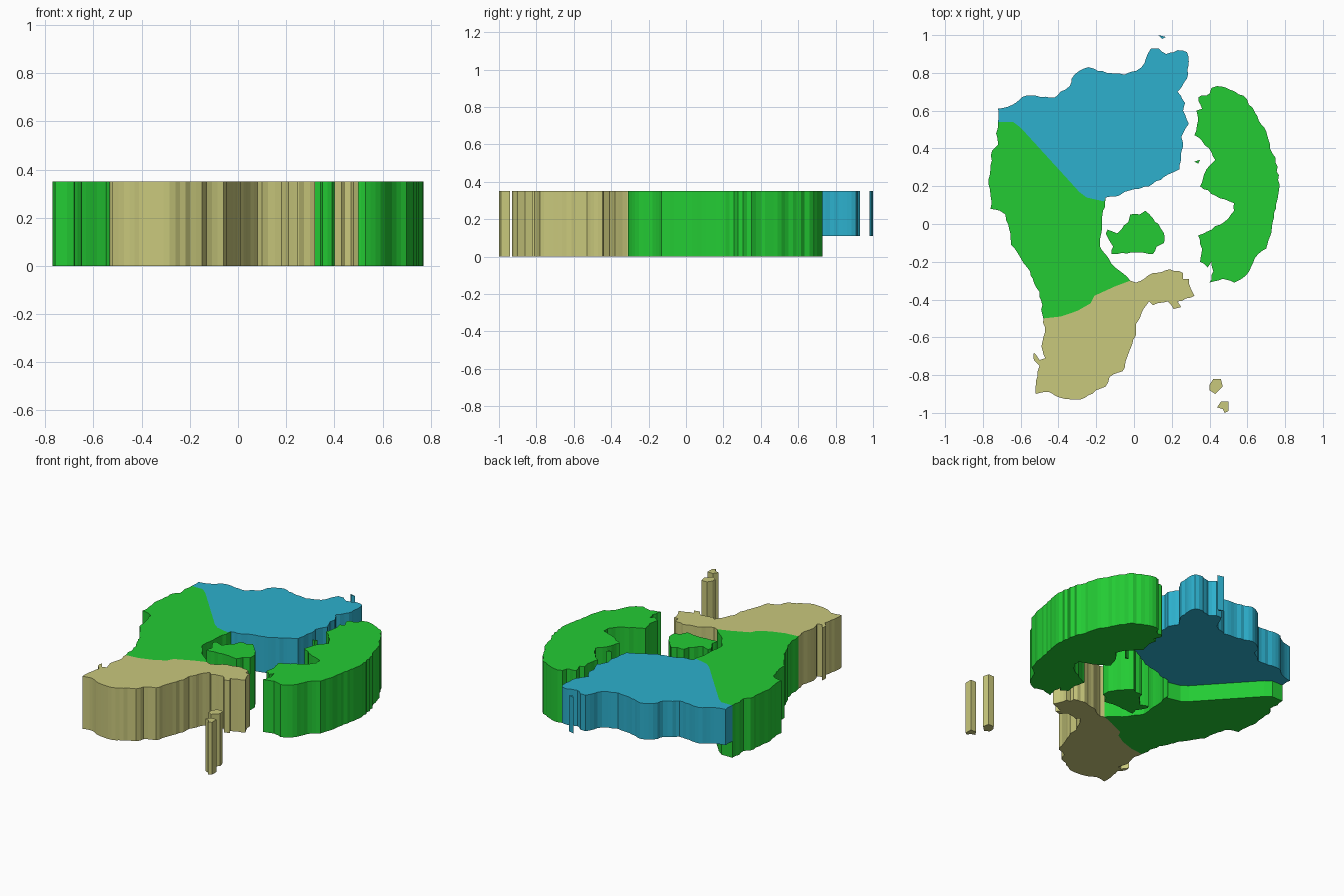
import bpy
import bmesh
import random
from mathutils import Vector

random.seed(4)
default_cube = bpy.data.objects.get("Cube")
if default_cube:
    bpy.data.objects.remove(default_cube, do_unlink=True)

TOP, GROUND, RAISED = .35, 0, .11


def make_material(name, red, green, blue):
    material = bpy.data.materials.new(name)
    material.use_nodes = True
    colour = (red, green, blue, 1)
    material.diffuse_color = colour
    shader = material.node_tree.nodes["Principled BSDF"]
    shader.inputs["Base Color"].default_value = colour
    return material


def roughen(points, amount=.005):
    """Break an open coastline into short uneven steps, keeping its given points."""
    rough = []
    for start, end in zip(points, points[1:]):
        start, end = Vector(start), Vector(end)
        along = end - start
        across = Vector((-along.y, along.x)).normalized()
        rough.append(start)
        steps = max(1, round(along.length / .025))
        for step in range(1, steps):
            rough.append(start + along * step / steps + across * random.uniform(-amount, amount))
    return rough + [Vector(points[-1])]


def closed_coast(points):
    return roughen(points + points[:1])[:-1]


def make_slab(name, outline, material, bottom=GROUND):
    """Extrude a flat outline upward into a solid slab with flat faces."""
    shape = bmesh.new()
    corners = [shape.verts.new((point[0], point[1], bottom)) for point in outline]
    base = shape.faces.new(corners)
    extruded = bmesh.ops.extrude_face_region(shape, geom=[base], use_keep_orig=True)
    raised = [item for item in extruded["geom"] if isinstance(item, bmesh.types.BMVert)]
    bmesh.ops.translate(shape, verts=raised, vec=(0, 0, TOP - bottom))
    bmesh.ops.recalc_face_normals(shape, faces=shape.faces)
    mesh = bpy.data.meshes.new(name)
    shape.to_mesh(mesh)
    shape.free()
    mesh.materials.append(material)
    slab = bpy.data.objects.new(name, mesh)
    bpy.context.scene.collection.objects.link(slab)
    return slab


grass_green = make_material("grass green", .017, .6, .034)
lake_blue = make_material("lake blue", .026, .434, .61)
sand_tan = make_material("sand tan", .584, .578, .202)

# Shared borders between the three joined regions
north_border = [(-.15, .14), (-.16, .12), (-.25, .14), (-.29, .17), (-.39, .28),
                (-.6, .51), (-.64, .54), (-.72, .54)]
south_border = [(-.02, -.3), (-.1, -.33), (-.21, -.38), (-.23, -.42), (-.3, -.46),
                (-.39, -.49), (-.48, -.5)]

# North region, whose underside is raised
north_coast = [
    (-.72, .54), (-.72, .61), (-.67, .62), (-.57, .68), (-.42, .67), (-.39, .7),
    (-.34, .73), (-.33, .77), (-.29, .81), (-.24, .83), (-.19, .81), (-.05, .79),
    (.01, .81), (.04, .83), (.09, .93), (.13, .93), (.17, .9), (.23, .92),
    (.28, .91), (.29, .86), (.28, .77), (.23, .7), (.27, .64), (.26, .6),
    (.29, .53), (.25, .46), (.26, .41), (.24, .29), (.16, .25), (.08, .2),
    (-.05, .17), (-.08, .15), (-.15, .14)]
make_slab("north_region", roughen(north_coast)[:-1] + north_border[:-1], lake_blue, RAISED)

# West region, between the two borders
inner_coast = [(-.15, .14), (-.17, 0), (-.18, -.12), (-.15, -.16), (-.1, -.23), (-.02, -.3)]
outer_coast = [
    (-.48, -.5), (-.5, -.36), (-.53, -.31), (-.55, -.25), (-.6, -.18), (-.65, -.11),
    (-.66, -.03), (-.68, .05), (-.71, .07), (-.76, .08), (-.76, .15), (-.77, .21),
    (-.76, .31), (-.75, .39), (-.72, .42), (-.73, .48), (-.72, .54)]
make_slab("west_region",
          roughen(inner_coast)[:-1] + south_border[:-1] + roughen(outer_coast)[:-1]
          + north_border[:0:-1], grass_green)

# South region with its eastern arm
south_coast = [
    (-.02, -.3), (.01, -.31), (.1, -.26), (.19, -.24), (.26, -.26), (.26, -.29),
    (.29, -.29), (.3, -.34), (.32, -.38), (.23, -.41), (.25, -.44), (.21, -.45),
    (.18, -.41), (.1, -.43), (.08, -.41), (.04, -.47), (.01, -.53), (.01, -.59),
    (-.01, -.64), (-.06, -.78), (-.13, -.81), (-.15, -.86), (-.2, -.88),
    (-.26, -.92), (-.31, -.93), (-.39, -.92), (-.45, -.89), (-.52, -.9),
    (-.51, -.78), (-.5, -.75), (-.53, -.72), (-.53, -.68), (-.5, -.72),
    (-.47, -.71), (-.49, -.65), (-.47, -.57), (-.48, -.5)]
make_slab("south_region", roughen(south_coast)[:-1] + south_border[:0:-1], sand_tan)

# Large crescent on the east side
east_coast = [
    (.34, .67), (.4, .69), (.41, .72), (.44, .73), (.51, .71), (.58, .68), (.64, .59),
    (.7, .49), (.72, .4), (.75, .35), (.77, .21), (.73, -.02), (.7, -.13), (.64, -.18),
    (.61, -.25), (.57, -.29), (.53, -.31), (.47, -.29), (.4, -.31), (.42, -.25),
    (.41, -.2), (.39, -.23), (.35, -.2), (.36, -.13), (.34, -.06), (.41, -.03),
    (.5, .03), (.53, .07), (.53, .11), (.43, .15), (.35, .2), (.37, .26), (.4, .31),
    (.43, .34), (.41, .38), (.36, .44), (.32, .47), (.34, .55), (.33, .6), (.36, .61)]
make_slab("east_island", closed_coast(east_coast), grass_green)

# Small island in the middle
middle_coast = [
    (.06, .07), (.1, .03), (.13, 0), (.16, -.05), (.16, -.1), (.12, -.12), (.1, -.16),
    (-.01, -.15), (-.12, -.16), (-.11, -.12), (-.15, -.05), (-.14, -.03), (-.09, -.05),
    (-.03, .01), (-.02, .05), (.03, .05)]
make_slab("middle_island", closed_coast(middle_coast), grass_green)

# Tiny islets standing apart as thin columns
make_slab("east_islet", [(.32, .33), (.35, .34), (.34, .32)], grass_green)
make_slab("north_islet", [(.13, 1), (.17, .99), (.15, .98)], lake_blue, RAISED)
make_slab("south_islet_inner", [(.4, -.85), (.42, -.82), (.46, -.82), (.47, -.86),
                                (.43, -.9), (.4, -.88)], sand_tan)
make_slab("south_islet_outer", [(.44, -.97), (.46, -.94), (.5, -.94), (.5, -.99),
                                (.48, -1), (.47, -.98)], sand_tan)
